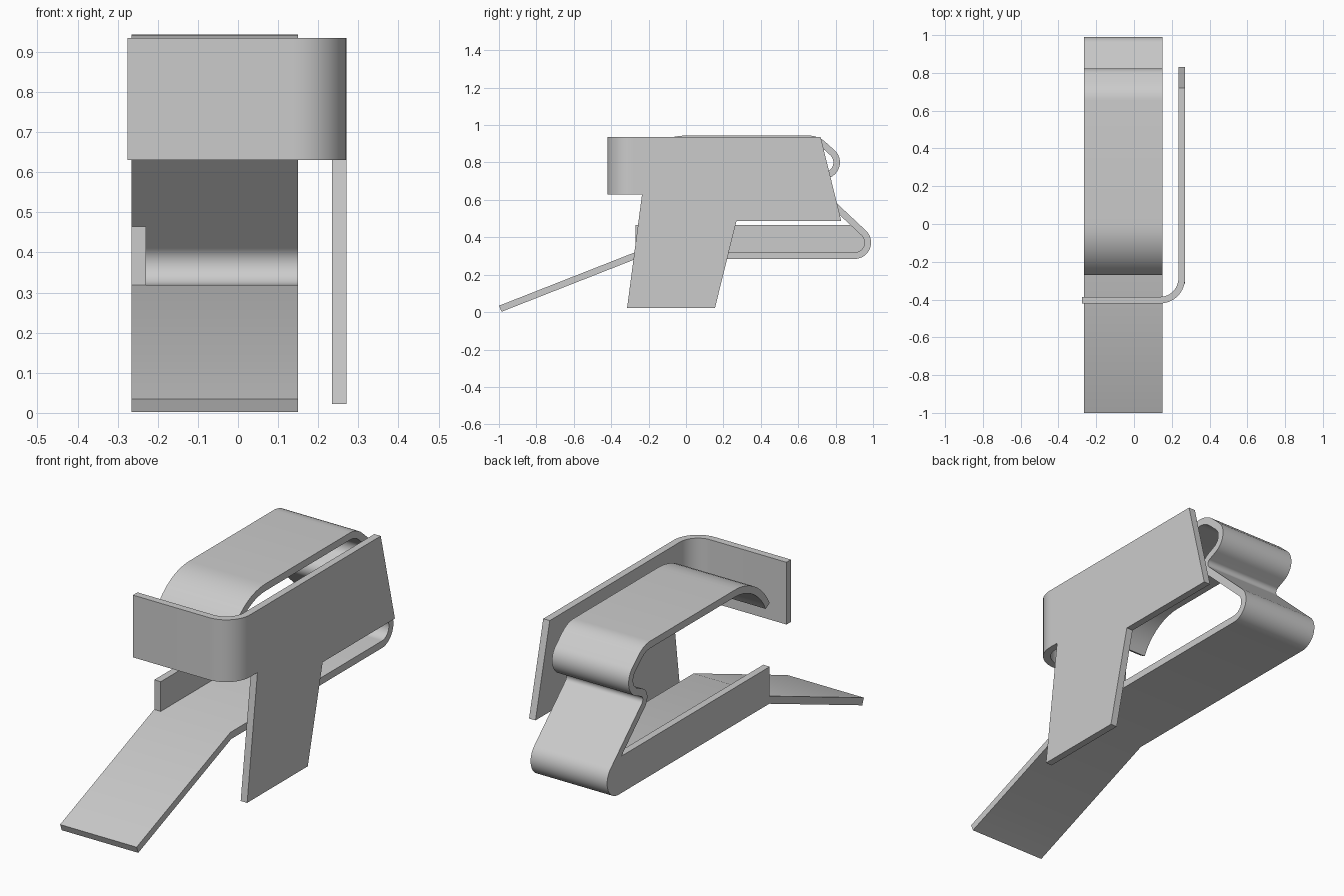
import bpy
import bmesh
from math import ceil, sin, tan
from mathutils import Vector

THICK = 0.035
HALF = THICK / 2

cube = bpy.data.objects.get("Cube")
if cube:
    bpy.data.objects.remove(cube, do_unlink=True)


def fillet(corners):
    """Turn (a, b, radius) corners into a 2D path with rounded bends."""
    pts = [Vector(c[:2]) for c in corners]
    path = [pts[0]]
    for i in range(1, len(pts) - 1):
        p, radius = pts[i], corners[i][2]
        if radius == 0:
            path.append(p)
            continue
        u = (pts[i - 1] - p).normalized()
        v = (pts[i + 1] - p).normalized()
        half = u.angle(v) / 2
        centre = p + (u + v).normalized() * (radius / sin(half))
        start = (p + u * (radius / tan(half)) - centre).normalized()
        end = (p + v * (radius / tan(half)) - centre).normalized()
        steps = max(4, ceil(start.angle(end) / 0.13))
        for k in range(steps + 1):
            path.append(centre + start.slerp(end, k / steps) * radius)
    path.append(pts[-1])
    return path


def finish(name, bm):
    """Thicken a sheet evenly about its middle and shade it."""
    bmesh.ops.remove_doubles(bm, verts=bm.verts, dist=0.0005)
    bmesh.ops.recalc_face_normals(bm, faces=bm.faces)
    mesh = bpy.data.meshes.new(name)
    bm.to_mesh(mesh)
    bm.free()
    obj = bpy.data.objects.new(name, mesh)
    bpy.context.collection.objects.link(obj)
    mod = obj.modifiers.new("Thickness", "SOLIDIFY")
    mod.thickness = THICK
    mod.offset = 0
    mod.use_even_offset = True
    bpy.ops.object.select_all(action="DESELECT")
    obj.select_set(True)
    bpy.context.view_layer.objects.active = obj
    bpy.ops.object.modifier_apply(modifier=mod.name)
    bpy.ops.object.shade_smooth_by_angle()


def bent_sheet(name, path, place, low, high):
    """Sweep a 2D path straight between two depths."""
    bm = bmesh.new()
    rows = [[bm.verts.new(place(p, d)) for d in (low, high)] for p in path]
    for a, b in zip(rows, rows[1:]):
        bm.faces.new((a[0], a[1], b[1], b[0]))
    finish(name, bm)


def flat_plate(name, outline, x):
    """Plate standing in the YZ plane at a given x."""
    bm = bmesh.new()
    bm.faces.new([bm.verts.new((x, p[0], p[1])) for p in outline])
    finish(name, bm)


# Folded strip: ramp, floor, rear bends and curved top
strip_path = fillet([
    (-0.993, 0.018, 0),
    (-0.27, 0.302, 0),
    (1.079, 0.302, 0.07),
    (0.665, 0.69, 0.04),
    (0.861, 0.782, 0.07),
    (0.70, 0.9265, 0.12),
    (-0.1765, 0.9265, 0.2825),
    (-0.254, 0.769, 0),
])
bent_sheet("folded_strip", strip_path, lambda p, x: (x, p.x, p.y), -0.265, 0.15)

# Low side flange that fills the inside of the rear bend
flange_outline = fillet([
    (-0.27, 0.3195, 0),
    (1.037, 0.3195, 0.054),
    (0.89, 0.465, 0),
]) + [Vector((-0.27, 0.465))]
flat_plate("side_flange", flange_outline, -0.265 + HALF)

# Side plate with its slanted leg
plate_outline = [
    (-0.28, 0.935), (-0.28, 0.63), (-0.235, 0.63), (-0.315, 0.022),
    (0.155, 0.022), (0.27, 0.488), (0.83, 0.488), (0.72, 0.935),
]
plate_x = 0.27 - HALF
flat_plate("side_plate", plate_outline, plate_x)

# Front band wrapping round from the side plate
band_path = fillet([
    (-0.275, -0.403, 0),
    (plate_x, -0.403, 0.115),
    (plate_x, -0.28, 0),
])
bent_sheet("front_band", band_path, lambda p, z: (p.x, p.y, z), 0.63, 0.935)
